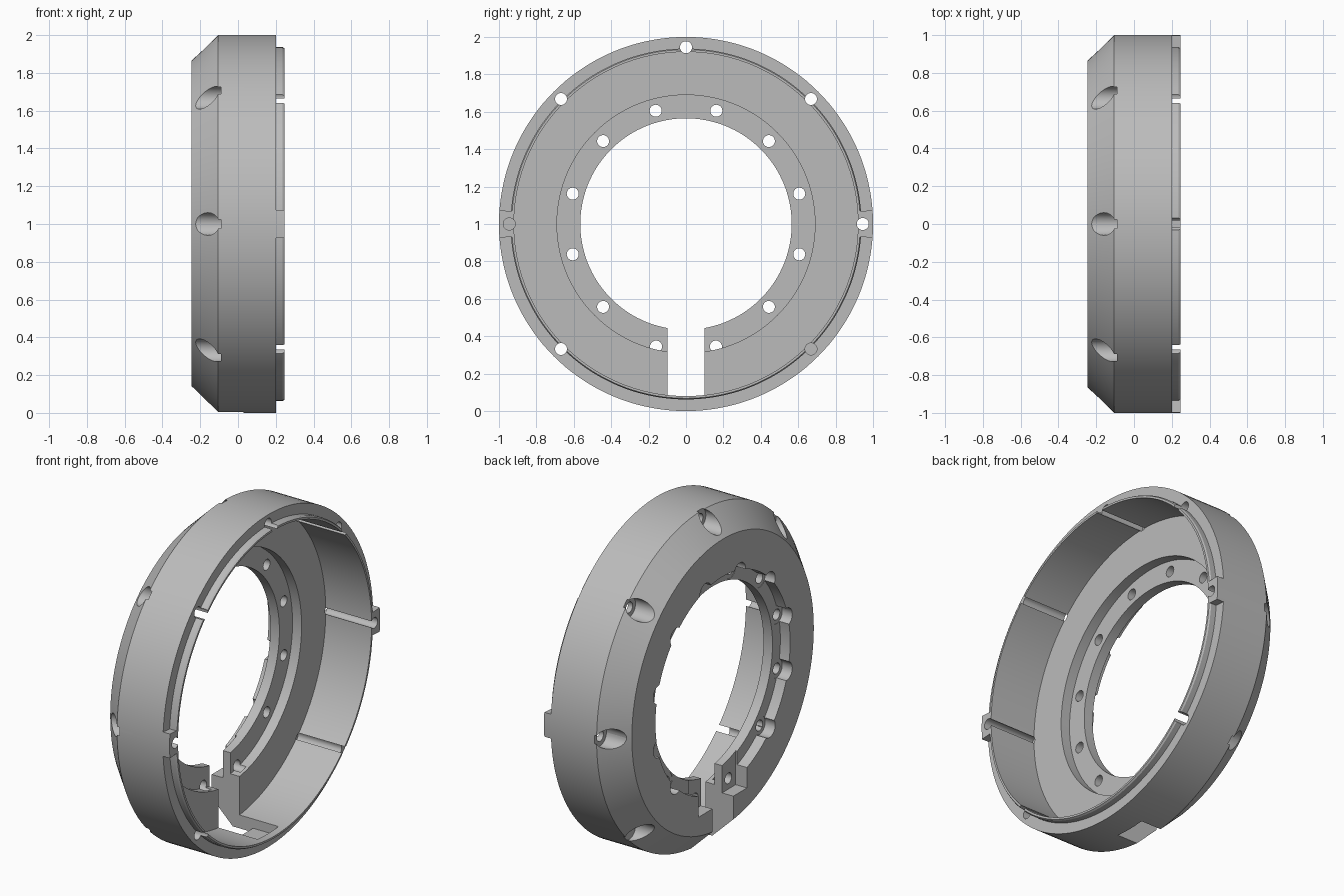
import bpy, bmesh, math
from mathutils import Matrix, Vector

if "Cube" in bpy.data.objects:
    bpy.data.objects.remove(bpy.data.objects["Cube"])

grey = bpy.data.materials.new("plain grey")
grey.use_nodes = True
grey.diffuse_color = (0.5, 0.5, 0.5, 1)
grey.node_tree.nodes["Principled BSDF"].inputs["Base Color"].default_value = grey.diffuse_color

CENTRE = Vector((0, 0, 1))
BOLT_R, SCREW_R = 0.945, 0.627


def make_object(name, bm):
    bmesh.ops.recalc_face_normals(bm, faces=bm.faces)
    mesh = bpy.data.meshes.new(name)
    bm.to_mesh(mesh)
    bm.free()
    mesh.materials.append(grey)
    obj = bpy.data.objects.new(name, mesh)
    bpy.context.collection.objects.link(obj)
    return obj


def lathe(name, profile, start=0, sweep=360, steps=144):
    """Sweep an (x, radius) outline around the x axis."""
    bm = bmesh.new()
    full = sweep == 360
    rings = []
    for i in range(steps if full else steps + 1):
        a = math.radians(start + sweep * i / steps)
        rings.append([bm.verts.new((x, r * math.cos(a), 1 + r * math.sin(a))) for x, r in profile])
    n = len(profile)
    for i in range(steps):
        a, b = rings[i], rings[(i + 1) % len(rings)]
        for j in range(n):
            k = (j + 1) % n
            bm.faces.new((a[j], a[k], b[k], b[j]))
    if not full:
        bm.faces.new(rings[0])
        bm.faces.new(rings[-1])
    return make_object(name, bm)


def on_circle(radius, degrees):
    a = math.radians(degrees)
    return radius * math.cos(a), 1 + radius * math.sin(a)


def rods(name, places, radius, x0, x1):
    """Cylinders along x at the given (y, z) places."""
    bm = bmesh.new()
    for y, z in places:
        m = Matrix.Translation(((x0 + x1) / 2, y, z)) @ Matrix.Rotation(math.pi / 2, 4, 'Y')
        bmesh.ops.create_cone(bm, cap_ends=True, segments=32, radius1=radius,
                              radius2=radius, depth=x1 - x0, matrix=m)
    return make_object(name, bm)


def box(name, lo, hi):
    bm = bmesh.new()
    lo, hi = Vector(lo), Vector(hi)
    m = Matrix.Translation((lo + hi) / 2) @ Matrix.Diagonal((*(hi - lo), 1))
    bmesh.ops.create_cube(bm, size=1, matrix=m)
    return make_object(name, bm)


def cut(target, cutters):
    for c in cutters:
        mod = target.modifiers.new("cut", 'BOOLEAN')
        mod.operation, mod.solver, mod.object = 'DIFFERENCE', 'EXACT', c
    deps = bpy.context.evaluated_depsgraph_get()
    mesh = bpy.data.meshes.new_from_object(target.evaluated_get(deps))
    target.modifiers.clear()
    target.data = mesh


# Ring housing with chamfered back, stepped floor and thin front lip
housing = lathe("ring_housing", [
    (-0.245, 0.865), (-0.105, 1.0), (0.2, 1.0), (0.2, 0.938), (0.235, 0.938),
    (0.245, 0.932), (0.245, 0.92), (-0.06, 0.92), (-0.06, 0.69), (-0.12, 0.69),
    (-0.12, 0.565), (-0.18, 0.565), (-0.18, 0.64), (-0.245, 0.64)])

# Side tabs on the front rim
tabs = [lathe(name, [(0.19, 0.921), (0.19, 1.0), (0.245, 1.0), (0.245, 0.921)], a - 4.2, 8.4, 8)
        for name, a in (("left_tab", 0), ("right_tab", 180))]

# Bolt holes with pockets in the chamfer, none at the bottom
bolt_places = [on_circle(BOLT_R, a) for a in range(-45, 226, 45)]
bolt_holes = rods("bolt_holes", bolt_places, 0.032, -0.4, 0.4)
bolt_pockets = rods("bolt_pockets", bolt_places, 0.06, -0.4, -0.09)

# Flange screw holes with counterbores, plus two beside the slot
screw_places = [on_circle(SCREW_R, a) for a in range(-45, 226, 30)]
screw_holes = rods("screw_holes", screw_places, 0.032, -0.4, 0.4)
counterbores = rods("counterbores", screw_places, 0.055, -0.4, -0.178)
slot_screws = rods("slot_screws", [(-0.16, 0.345), (0.16, 0.345)], 0.032, -0.4, -0.08)

# Bottom slot, relief behind the lip, and square pocket in the back
slot = box("slot", (-0.4, -0.1, -0.1), (0.03, 0.1, 0.8))
relief = box("relief", (0.0, -0.1, 0.03), (0.199, 0.1, 0.3))
back_pocket = box("back_pocket", (-0.4, -0.23, 0.28), (-0.17, 0.23, 0.6))

cutters = [bolt_holes, bolt_pockets, screw_holes, counterbores, slot_screws,
           slot, relief, back_pocket]
cut(housing, cutters)
for tab in tabs:
    cut(tab, [bolt_holes])
for c in cutters:
    bpy.data.objects.remove(c)

# Smooth the round surfaces, keep the edges sharp
bpy.ops.object.select_all(action='DESELECT')
for obj in [housing] + tabs:
    obj.select_set(True)
bpy.context.view_layer.objects.active = housing
bpy.ops.object.shade_smooth_by_angle(angle=math.radians(25))
